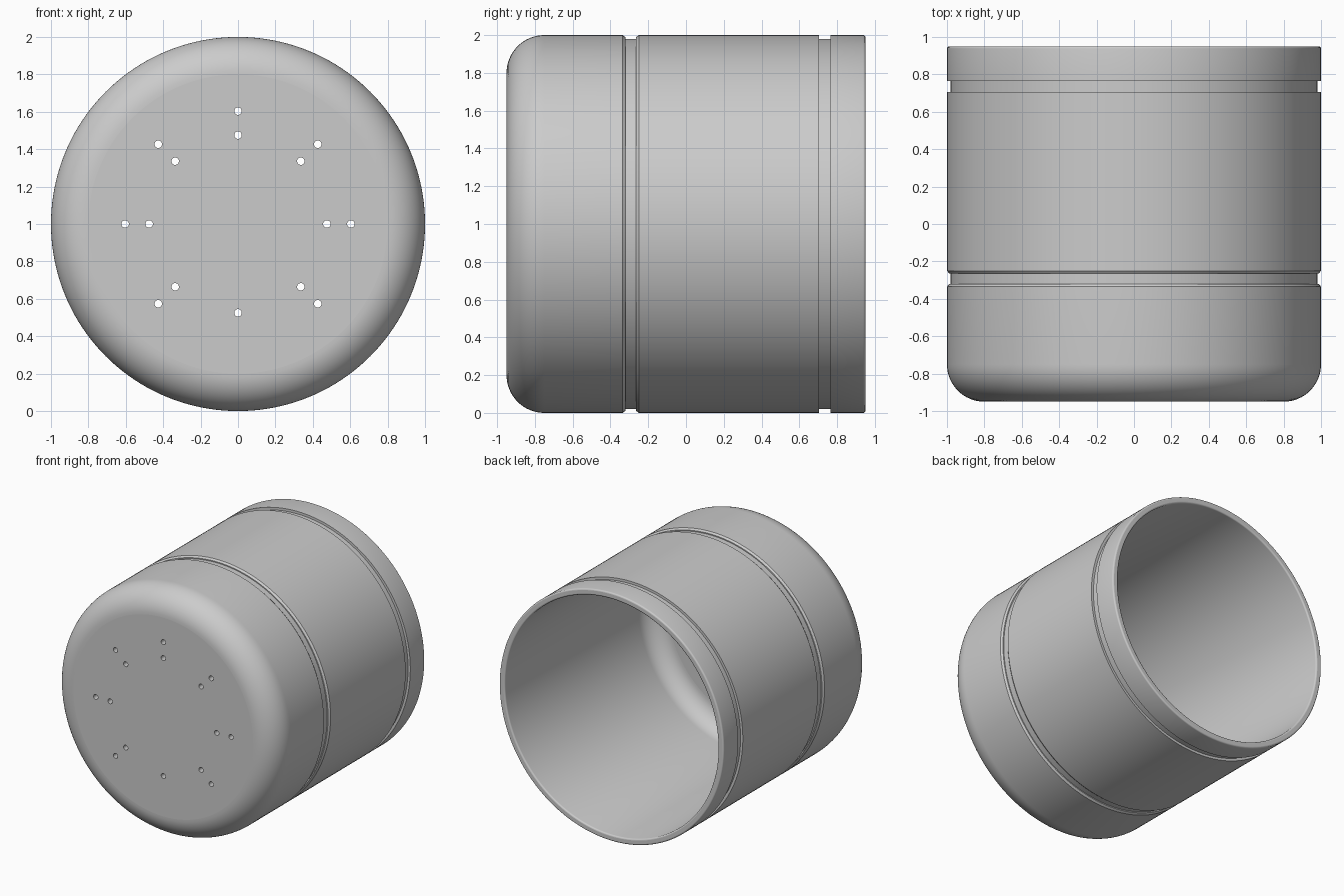
import bpy
import bmesh
from math import cos, sin, pi, radians
from mathutils import Matrix, Vector

if "Cube" in bpy.data.objects:
    bpy.data.objects.remove(bpy.data.objects["Cube"])

SEGMENTS = 160
HALF = 0.95      # half length along y
WALL = 0.05
AXIS_Z = 1.0

grey = bpy.data.materials.new("plain grey")
grey.use_nodes = True
grey.diffuse_color = (0.6, 0.6, 0.6, 1)
grey.node_tree.nodes["Principled BSDF"].inputs["Base Color"].default_value = grey.diffuse_color


def arc(r, y, radius, start, end, steps):
    """Points (r, y) along an arc, angles in degrees from the outward direction."""
    angles = [radians(start + (end - start) * i / steps) for i in range(steps + 1)]
    return [(r + radius * cos(a), y + radius * sin(a)) for a in angles]


def make_object(name, bm):
    bmesh.ops.recalc_face_normals(bm, faces=bm.faces)
    mesh = bpy.data.meshes.new(name)
    bm.to_mesh(mesh)
    bm.free()
    obj = bpy.data.objects.new(name, mesh)
    bpy.context.collection.objects.link(obj)
    mesh.materials.append(grey)
    return obj


def lathe(name, profile):
    """Turn a profile about the y axis and cap both ends."""
    bm = bmesh.new()
    turns = [2 * pi * i / SEGMENTS for i in range(SEGMENTS)]
    rings = [[bm.verts.new((r * cos(a), y, AXIS_Z + r * sin(a))) for a in turns]
             for r, y in profile]
    for a, b in zip(rings, rings[1:]):
        for i in range(SEGMENTS):
            j = (i + 1) % SEGMENTS
            bm.faces.new((a[i], a[j], b[j], b[i]))
    bm.faces.new(rings[0])
    bm.faces.new(rings[-1])
    return make_object(name, bm)


# Cup profile: rounded front, two grooves, softened rim, hollow inside
inner = 1 - WALL
floor = -HALF + WALL
edge = 0.012
profile = arc(0.8, -HALF + 0.2, 0.2, -90, 0, 16)
profile += [(1, -0.335), (0.988, -0.32), (0.98, -0.32),
            (0.98, -0.265), (0.988, -0.265), (1, -0.25)]
profile += [(1, 0.705), (0.98, 0.705), (0.98, 0.765), (1, 0.765)]
profile += arc(1 - edge, HALF - edge, edge, 0, 90, 4)
profile += arc(inner + edge, HALF - edge, edge, 90, 180, 4)
profile += arc(inner - 0.15, floor + 0.15, 0.15, 0, -90, 14)
cup = lathe("hollow_cup", profile)

# Drilled holes: eight spokes of two, the lowest spoke has only the inner one
bm = bmesh.new()
for spoke in range(8):
    a = spoke * pi / 4
    for radius in (0.475, 0.603):
        if spoke == 6 and radius > 0.5:
            continue
        spot = Vector((radius * cos(a), -HALF, AXIS_Z + radius * sin(a)))
        bmesh.ops.create_cone(bm, cap_ends=True, segments=20, radius1=0.02, radius2=0.02,
                              depth=0.3,
                              matrix=Matrix.Translation(spot) @ Matrix.Rotation(pi / 2, 4, 'X'))
drills = make_object("hole_cutter", bm)
drills.hide_render = True

cut = cup.modifiers.new("holes", 'BOOLEAN')
cut.operation = 'DIFFERENCE'
cut.solver = 'EXACT'
cut.object = drills

bpy.ops.object.select_all(action='DESELECT')
cup.select_set(True)
bpy.context.view_layer.objects.active = cup
bpy.ops.object.modifier_apply(modifier=cut.name)
bpy.data.objects.remove(drills)

# Smooth walls with crisp groove edges and flat end faces
bpy.ops.object.shade_smooth_by_angle(angle=radians(30))
for face in cup.data.polygons:
    if abs(face.normal.y) > 0.9999:
        face.use_smooth = False
